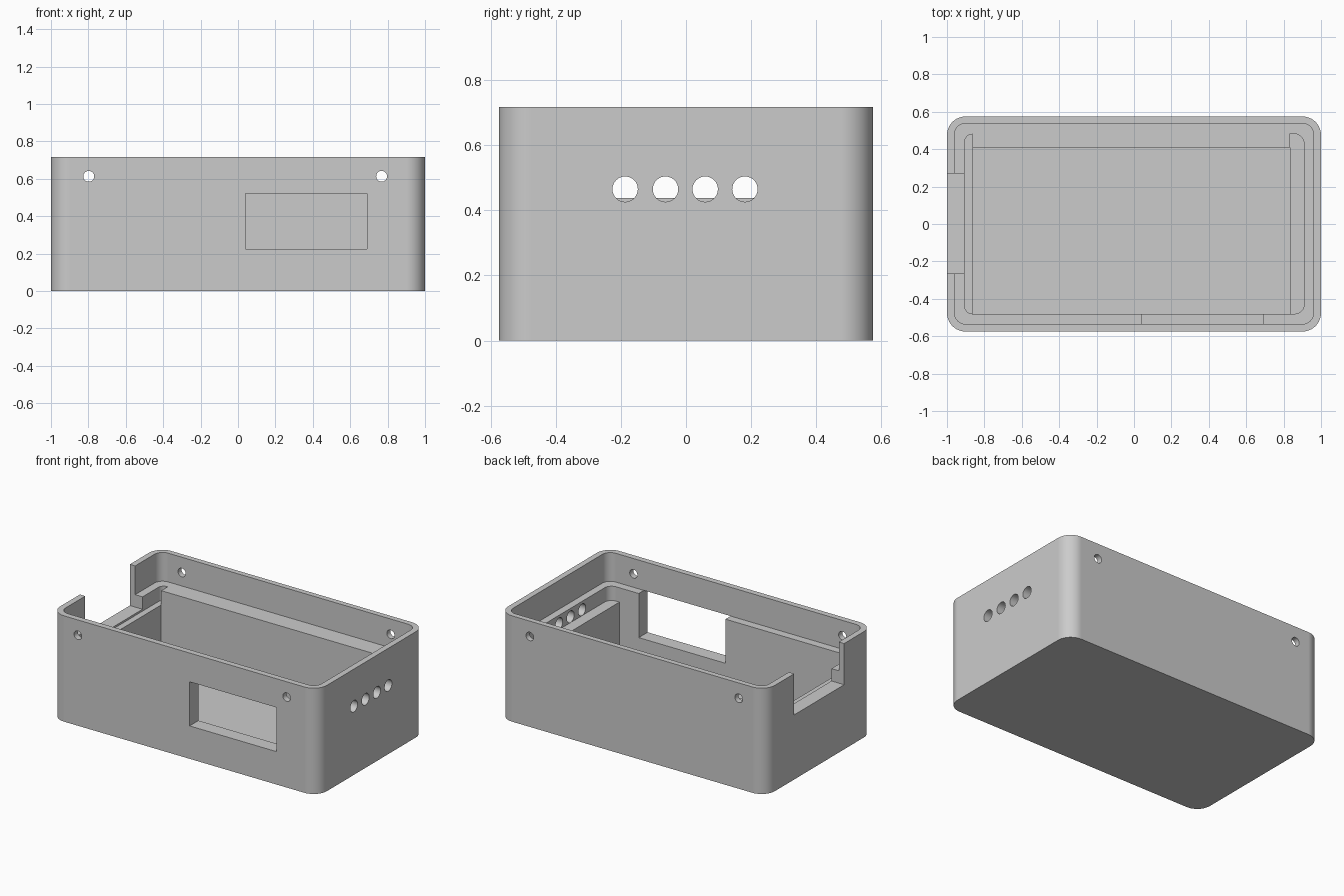
import bpy, math
from mathutils import Vector, Matrix

if "Cube" in bpy.data.objects:
    bpy.data.objects.remove(bpy.data.objects["Cube"])

grey = bpy.data.materials.new("plain grey")
grey.use_nodes = True
colour = (0.6, 0.6, 0.6, 1)
grey.diffuse_color = colour
grey.node_tree.nodes["Principled BSDF"].inputs["Base Color"].default_value = colour


def prism(name, corners, z0, z1, steps=12):
    """Extrude a right-angled outline; each corner is (x, y, radius)."""
    outline = []
    for i, (x, y, r) in enumerate(corners):
        p = Vector((x, y))
        if r == 0:
            outline.append(p)
            continue
        a = (Vector(corners[i - 1][:2]) - p).normalized()
        b = (Vector(corners[(i + 1) % len(corners)][:2]) - p).normalized()
        centre = p + (a + b) * r
        for k in range(steps + 1):
            t = math.pi / 2 * k / steps
            outline.append(centre - r * (b * math.cos(t) + a * math.sin(t)))
    n = len(outline)
    verts = [(p.x, p.y, z) for z in (z0, z1) for p in outline]
    faces = [tuple(reversed(range(n))), tuple(range(n, 2 * n))]
    faces += [(i, (i + 1) % n, n + (i + 1) % n, n + i) for i in range(n)]
    mesh = bpy.data.meshes.new(name)
    mesh.from_pydata(verts, [], faces)
    mesh.materials.append(grey)
    obj = bpy.data.objects.new(name, mesh)
    bpy.context.collection.objects.link(obj)
    return obj


def block(name, x0, x1, y0, y1, z0, z1, r=0):
    return prism(name, [(x0, y0, r), (x1, y0, r), (x1, y1, r), (x0, y1, r)], z0, z1)


def drill(name, location, radius, length, axis):
    bpy.ops.mesh.primitive_cylinder_add(vertices=32, radius=radius, depth=length)
    obj = bpy.context.object
    obj.name = name
    obj.data.transform(Matrix.Translation(location) @ Matrix.Rotation(math.pi / 2, 4, axis))
    obj.data.materials.append(grey)
    return obj


# Outer body with rounded upright corners
body = block("enclosure_body", -1, 1, -0.575, 0.575, 0, 0.717, 0.1)

# Lid recess, side shelves and deep pocket
left, right, front, back, ledge = -0.863, 0.835, -0.48, 0.41, 0.522
cutters = [
    block("lid_recess", -0.96, 0.96, -0.535, 0.538, ledge, 0.9, 0.06),
    prism("shelf_recess", [
        (-0.905, front, 0.041), (0.91, front, 0.05), (0.91, 0.484, 0.06), (right, 0.484, 0),
        (right, back, 0), (left, back, 0), (left, 0.48, 0), (-0.905, 0.48, 0.041)], 0.425, 0.6),
    block("deep_pocket", left, right, front, back, 0.04, 0.6),
    # Side notch and front window
    block("side_notch", -1.1, -0.88, -0.265, 0.27, 0.438, 0.9),
    block("front_window", 0.04, 0.69, -0.7, -0.4, 0.223, ledge),
]
# Screw holes through front and back, and the row of side holes
cutters += [drill("screw_hole", (x, 0, 0.613), 0.029, 2, "X") for x in (-0.798, 0.768)]
cutters += [drill("side_hole", (1.0, y, 0.465), 0.039, 0.2, "Y")
            for y in (-0.187, -0.063, 0.059, 0.181)]

bpy.context.view_layer.objects.active = body
for cutter in cutters:
    cutter.hide_render = True
    cut = body.modifiers.new(cutter.name, "BOOLEAN")
    cut.operation = "DIFFERENCE"
    cut.solver = "EXACT"
    cut.object = cutter
    bpy.ops.object.modifier_apply(modifier=cut.name)
    bpy.data.objects.remove(cutter)

# Smooth rounded corners, sharp edges and even flat walls elsewhere
for obj in bpy.context.selected_objects:
    obj.select_set(False)
body.select_set(True)
bpy.ops.object.shade_smooth_by_angle(angle=math.radians(30))
body.modifiers.new("even_walls", "WEIGHTED_NORMAL").keep_sharp = True
